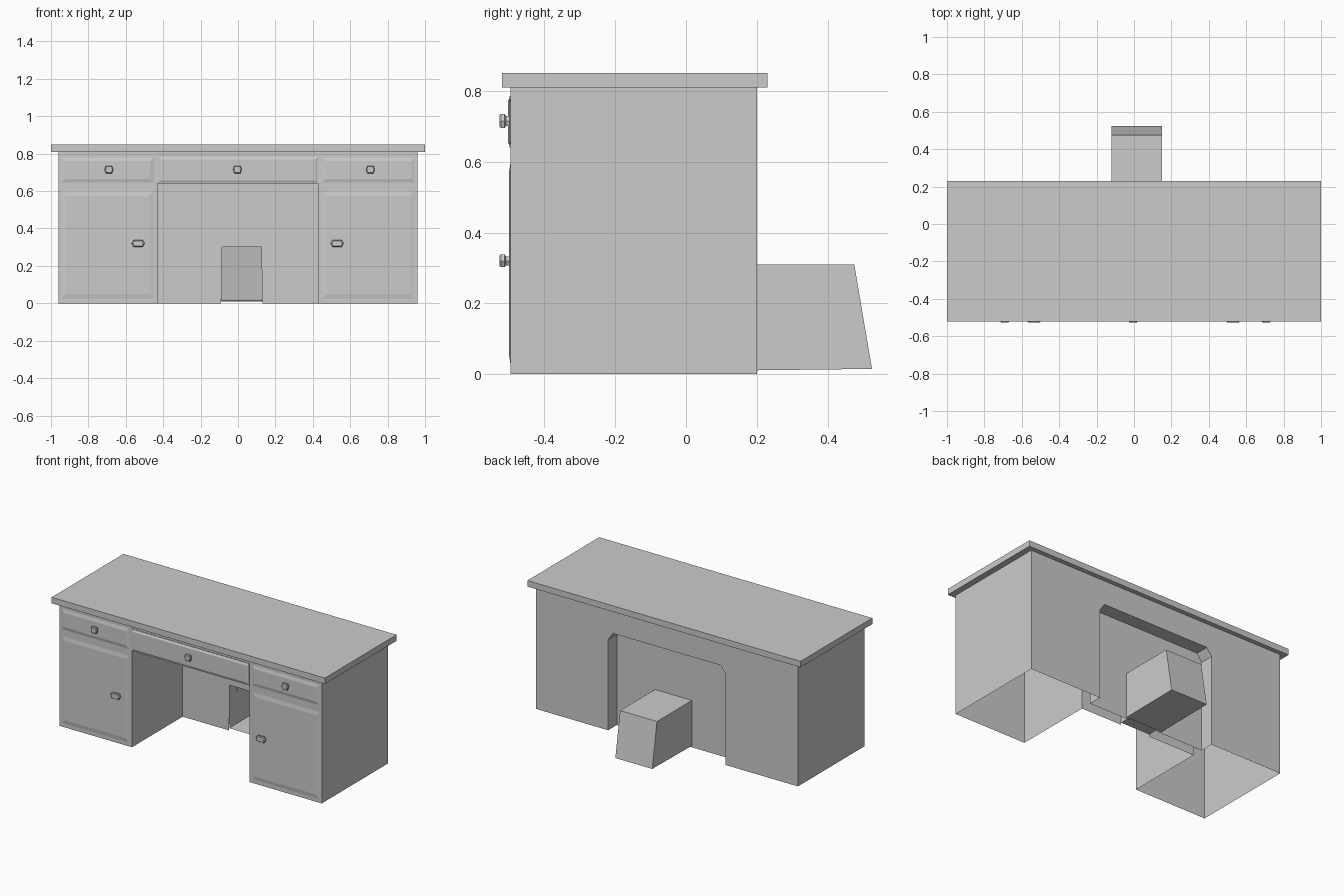
import bpy, bmesh

if "Cube" in bpy.data.objects:
    bpy.data.objects.remove(bpy.data.objects["Cube"])

def mesh_object(name, faces):
    """Object from faces given as lists of corner points, welded together."""
    bm = bmesh.new()
    for pts in faces:
        bm.faces.new([bm.verts.new(p) for p in pts])
    bmesh.ops.remove_doubles(bm, verts=bm.verts, dist=0.0005)
    bmesh.ops.recalc_face_normals(bm, faces=bm.faces)
    me = bpy.data.meshes.new(name)
    bm.to_mesh(me)
    bm.free()
    ob = bpy.data.objects.new(name, me)
    bpy.context.collection.objects.link(ob)
    return ob

def box(name, x, y, z):
    return mesh_object(name, loft([(a, y[0], b) for a, b in ring(x, z)],
                                  [(a, y[1], b) for a, b in ring(x, z)], True))

def ring(x, z):
    return [(x[0], z[0]), (x[1], z[0]), (x[1], z[1]), (x[0], z[1])]

def loft(a, b, cap_a=False, cap_b=True):
    n = len(a)
    f = [[a[i], a[(i + 1) % n], b[(i + 1) % n], b[i]] for i in range(n)]
    return f + ([a] if cap_a else []) + ([b] if cap_b else [])

def at_y(profile, y):
    return [(x, y, z) for x, z in profile]

W, K, H, KH = 0.96, 0.43, 0.81, 0.64        # half width, knee half width, heights
F, P, R, B = -0.495, 0.035, 0.11, 0.20      # front, knee panel, recess panel, back
hole = [(0.13, 0), (0.125, 0.30), (-0.085, 0.30), (-0.09, 0)]
arch = [(-K, 0), (-K, 0.60), (-0.395, 0.65), (0.395, 0.65), (K, 0.60), (K, 0)]

# Body: open-bottomed shell with knee space and arched recess in the back
faces = [
    at_y([(-W, 0), (-K, 0), (-K, KH), (K, KH), (K, 0), (W, 0), (W, H), (-W, H)], F),
    at_y([(-W, 0)] + arch + [(W, 0), (W, H), (-W, H)], B),
    at_y([(-K, 0), (-K, KH), (K, KH), (K, 0)] + hole, P),
    at_y(arch + hole, R),
    [(-K, F, KH), (K, F, KH), (K, P, KH), (-K, P, KH)],
    [(-W, F, H), (W, F, H), (W, B, H), (-W, B, H)],
]
for s in (-1, 1):
    faces.append([(s * W, F, 0), (s * W, B, 0), (s * W, B, H), (s * W, F, H)])
    faces.append([(s * K, F, 0), (s * K, P, 0), (s * K, P, KH), (s * K, F, KH)])
for p, q in zip(arch, arch[1:]):
    faces.append([(p[0], R, p[1]), (q[0], R, q[1]), (q[0], B, q[1]), (p[0], B, p[1])])
mesh_object("desk_body", faces)

# Table top
box("table_top", (-1, 1), (-0.52, 0.23), (0.81, 0.85))

# Hollow foot box behind the knee panel, with sloping rear
def foot_ring(x, z, y_low, y_high):
    ys = (y_low, y_low, y_high, y_high)
    return [(a, y, b) for (a, b), y in zip(ring(x, z), ys)]
outer = loft(foot_ring((-0.12, 0.15), (0.01, 0.31), R, R),
             foot_ring((-0.12, 0.15), (0.015, 0.31), 0.525, 0.475))
inner = loft(foot_ring((-0.088, 0.128), (0.015, 0.30), P, P),
             foot_ring((-0.088, 0.128), (0.02, 0.30), 0.50, 0.45))
mesh_object("foot_box", outer)
mesh_object("foot_box_lining", inner)

# Door and drawer fronts: shallow raised panels with sloped rims
def raised_front(name, x, z, rim, out):
    mesh_object(name, loft(at_y(ring(x, z), F),
                at_y(ring((x[0] + rim, x[1] - rim), (z[0] + rim, z[1] - rim)), F - out)))

for side, s in (("left", -1), ("right", 1)):
    xs = sorted((s * 0.45, s * 0.945))
    raised_front(side + "_door", xs, (0.025, 0.60), 0.025, 0.004)
    raised_front(side + "_drawer", xs, (0.645, 0.78), 0.02, 0.005)
box("centre_drawer", (-K, K), (F - 0.003, F), (KH, 0.785))
mesh_object("centre_drawer_panel", loft(at_y(ring((-K + .004, K - .004), (.645, .781)), F - 0.003),
            at_y(ring((-K + .015, K - .015), (.656, .77)), F - 0.008)))

# Knobs: six-sided lozenges on a short neck
def knob(name, x, z, w, h):
    def hexa(k, y):
        pts = [(-.5, 0), (-.36, -.5), (.36, -.5), (.5, 0), (.36, .5), (-.36, .5)]
        return [(x + a * w * k, y, z + b * h * k) for a, b in pts]
    rings = [hexa(.7, F), hexa(.7, -.508), hexa(1, -.512), hexa(1, -.522), hexa(.8, -.527)]
    f = [rings[-1]]
    for a, b in zip(rings, rings[1:]):
        f += loft(a, b, False, False)
    mesh_object(name, f)

for name, x in (("left", -0.69), ("centre", -0.003), ("right", 0.708)):
    knob(name + "_drawer_knob", x, 0.715, 0.046, 0.04)
for name, x in (("left", -0.534), ("right", 0.53)):
    knob(name + "_door_knob", x, 0.32, 0.07, 0.036)
